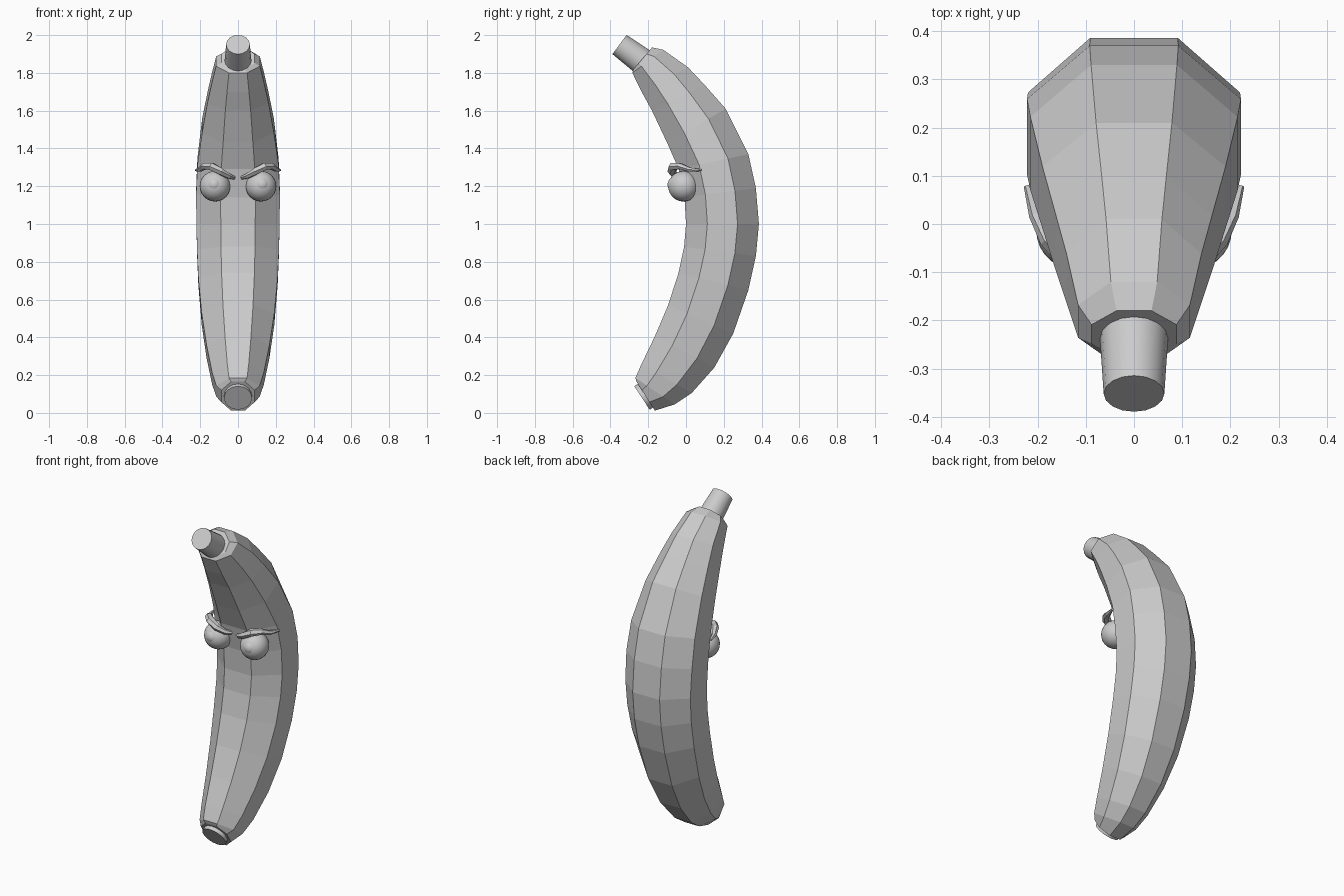
import bpy, bmesh, math
from mathutils import Vector

if "Cube" in bpy.data.objects:
    bpy.data.objects.remove(bpy.data.objects["Cube"])

def loft(name, rings, smooth=False):
    """Skin a list of equal-length point rings and cap both ends."""
    bm = bmesh.new()
    vs = [[bm.verts.new(p) for p in r] for r in rings]
    n = len(rings[0])
    for a, b in zip(vs, vs[1:]):
        for i in range(n):
            j = (i + 1) % n
            bm.faces.new((a[i], a[j], b[j], b[i]))
    bm.faces.new(vs[0])
    bm.faces.new(vs[-1])
    bmesh.ops.recalc_face_normals(bm, faces=bm.faces)
    me = bpy.data.meshes.new(name)
    bm.to_mesh(me)
    bm.free()
    ob = bpy.data.objects.new(name, me)
    bpy.context.collection.objects.link(ob)
    if smooth:
        bpy.ops.object.select_all(action='DESELECT')
        ob.select_set(True)
        bpy.context.view_layer.objects.active = ob
        bpy.ops.object.shade_smooth_by_angle(angle=math.radians(40))
    return ob

def ring(c, u, v, n, offset=0.0):
    return [c + u * math.cos(t) + v * math.sin(t)
            for t in ((i + offset) * 2 * math.pi / n for i in range(n))]

# Body: octagonal rings as inner (y, z), outer (y, z), half width
K = 1 / math.cos(math.pi / 8)
sections = [
    (-.262, .165, -.165, .012, .088),
    (-.268, .185, -.060, .045, .115),
    (-.235, .260, .030, .105, .137),
    (-.165, .405, .150, .240, .166),
    (-.095, .570, .250, .420, .192),
    (-.040, .740, .330, .650, .210),
    (-.010, .880, .370, .830, .217),
    (.000, 1.000, .386, 1.000, .220),
    (-.008, 1.140, .370, 1.190, .222),
    (-.038, 1.290, .330, 1.370, .215),
    (-.100, 1.430, .210, 1.610, .190),
    (-.180, 1.600, .100, 1.735, .162),
    (-.235, 1.700, .010, 1.830, .140),
    (-.284, 1.800, -.120, 1.922, .116),
    (-.278, 1.818, -.180, 1.935, .088),
]
rings = []
for iy, iz, oy, oz, w in sections:
    a, b = Vector((0, iy, iz)), Vector((0, oy, oz))
    rings.append(ring((a + b) / 2, Vector((w * K, 0, 0)), (b - a) / 2 * K, 8, 0.5))
loft("banana_body", rings)

# Stem and blossom end: tapered round plugs
def plug(name, c0, r0, c1, r1, n=16):
    c0, c1 = Vector(c0), Vector(c1)
    x = Vector((1, 0, 0))
    v = (c1 - c0).normalized().cross(x)
    loft(name, [ring(c, x * r, v * r, n) for c, r in ((c0, r0), (c1, r1))], True)

plug("stem", (0, -.19, 1.83), .074, (0, -.352, 1.95), .063)
plug("blossom_tip", (0, -.19, .107), .074, (0, -.233, .079), .074)

# Eyes, pupils and brows, one set per side
def ball(name, loc, r, seg=24, rings_=14):
    bpy.ops.mesh.primitive_uv_sphere_add(segments=seg, ring_count=rings_, radius=r,
                                         location=loc, rotation=(math.pi / 2, 0, 0))
    ob = bpy.context.object
    ob.name = name
    bpy.ops.object.shade_smooth()

brow = [(.022, -.030, 1.245, .010), (.050, -.055, 1.254, .015),
        (.092, -.074, 1.278, .020), (.138, -.068, 1.305, .022),
        (.176, -.030, 1.306, .018), (.203, .020, 1.288, .013),
        (.222, .080, 1.285, .006)]
for s, side in ((1, "left"), (-1, "right")):
    ball("eye_" + side, (s * .122, -.013, 1.2), .081)
    ball("pupil_" + side, (s * .126, -.053, 1.208), .045, 16, 10)
    pts = [Vector((s * x, y, z)) for x, y, z, r in brow]
    tube = []
    for i, p in enumerate(pts):
        t = (pts[min(i + 1, len(pts) - 1)] - pts[max(i - 1, 0)]).normalized()
        u = t.cross(Vector((0, 0, 1))).normalized()
        r = brow[i][3]
        tube.append(ring(p, u * r * 1.2, t.cross(u) * r, 6))
    loft("brow_" + side, tube)
